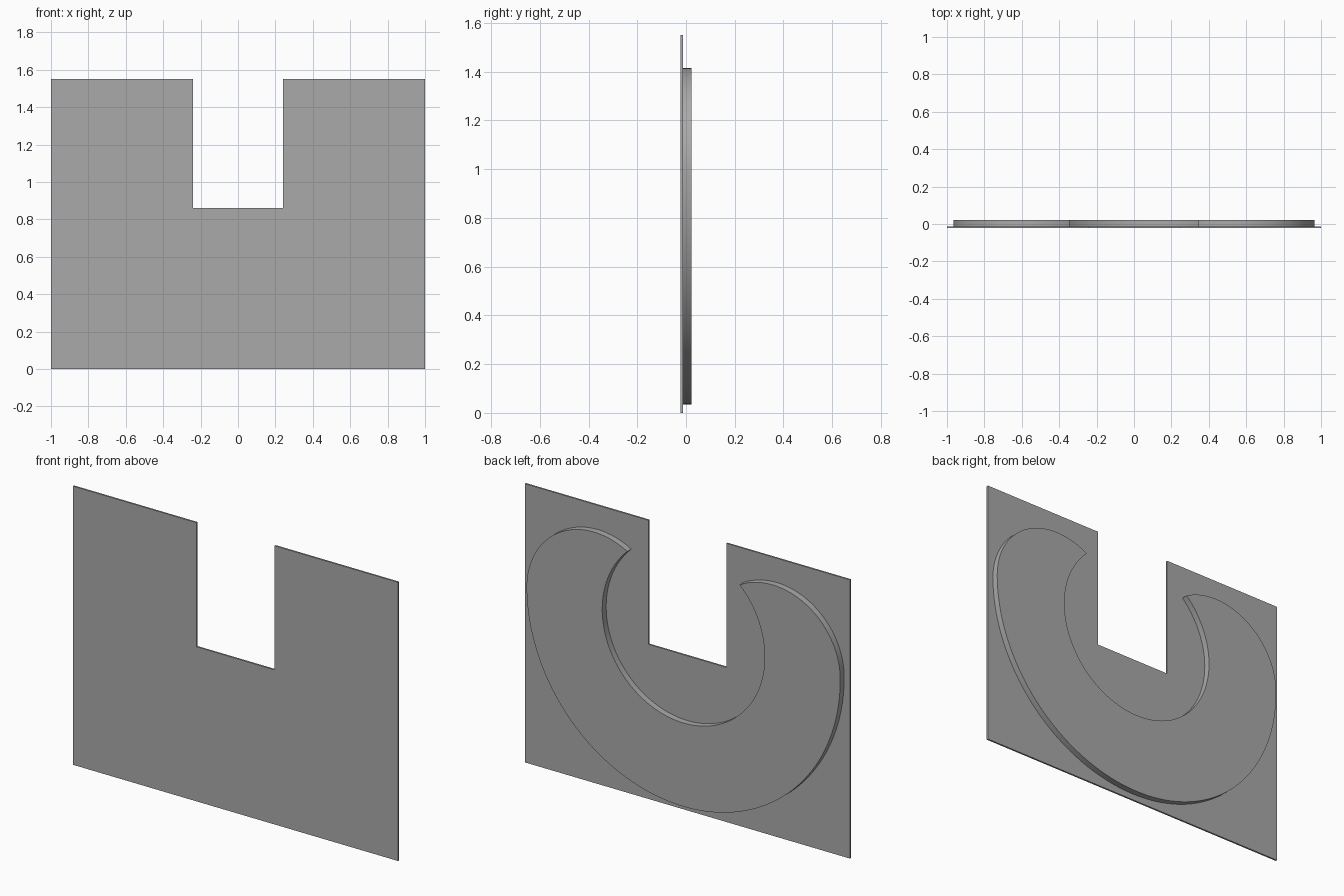
import bpy
import bmesh
from math import sin, cos, pi, atan2, sqrt

cube = bpy.data.objects.get("Cube")
if cube:
    bpy.data.objects.remove(cube, do_unlink=True)

grey = bpy.data.materials.new("plain grey")
grey.use_nodes = True
GREY = (0.4, 0.4, 0.4, 1)
grey.diffuse_color = GREY
grey.node_tree.nodes["Principled BSDF"].inputs["Base Color"].default_value = GREY


def extrude_profile(name, outline, y_front, y_back):
    """Solid slab from an x-z outline."""
    bm = bmesh.new()
    face = bm.faces.new([bm.verts.new((x, y_front, z)) for x, z in outline])
    ext = bmesh.ops.extrude_face_region(bm, geom=[face])
    moved = [v for v in ext["geom"] if isinstance(v, bmesh.types.BMVert)]
    bmesh.ops.translate(bm, vec=(0, y_back - y_front, 0), verts=moved)
    bmesh.ops.recalc_face_normals(bm, faces=bm.faces)
    mesh = bpy.data.meshes.new(name)
    bm.to_mesh(mesh)
    bm.free()
    mesh.materials.append(grey)
    obj = bpy.data.objects.new(name, mesh)
    bpy.context.collection.objects.link(obj)
    return obj


def arc(cx, cz, r, start, end, steps):
    angles = [start + (end - start) * i / steps for i in range(steps + 1)]
    return [(cx + r * cos(a), cz + r * sin(a)) for a in angles]


FRONT, STEP, BACK = -0.0225, -0.0125, 0.0225

# Flat plate with a square notch in its top edge
half = [(1, 0), (1, 1.55), (0.24, 1.55), (0.24, 0.86)]
extrude_profile("notched_plate", half + [(-x, z) for x, z in reversed(half)], FRONT, STEP)

# Raised crescent: outer half circle, two rounded horns, inner circle
MID, OUTER, INNER, HORN = 1.0, 0.965, 0.5, 0.415
horn_x = OUTER - HORN
tip_x = (INNER**2 - HORN**2 + horn_x**2) / (2 * horn_x)
tip_h = sqrt(INNER**2 - tip_x**2)
horn_end = atan2(tip_h, tip_x - horn_x)
tip_angle = atan2(tip_h, tip_x)

horn = arc(horn_x, MID, HORN, 0, horn_end, 40)
inner = arc(0, MID, INNER, tip_angle, -pi - tip_angle, 96)
other_horn = [(-x, z) for x, z in reversed(horn)]
outer = arc(0, MID, OUTER, pi, 2 * pi, 96)
crescent = extrude_profile(
    "raised_crescent", horn + inner[1:-1] + other_horn + outer[1:-1], STEP, BACK)

bpy.ops.object.select_all(action="DESELECT")
crescent.select_set(True)
bpy.context.view_layer.objects.active = crescent
bpy.ops.object.shade_smooth_by_angle()
